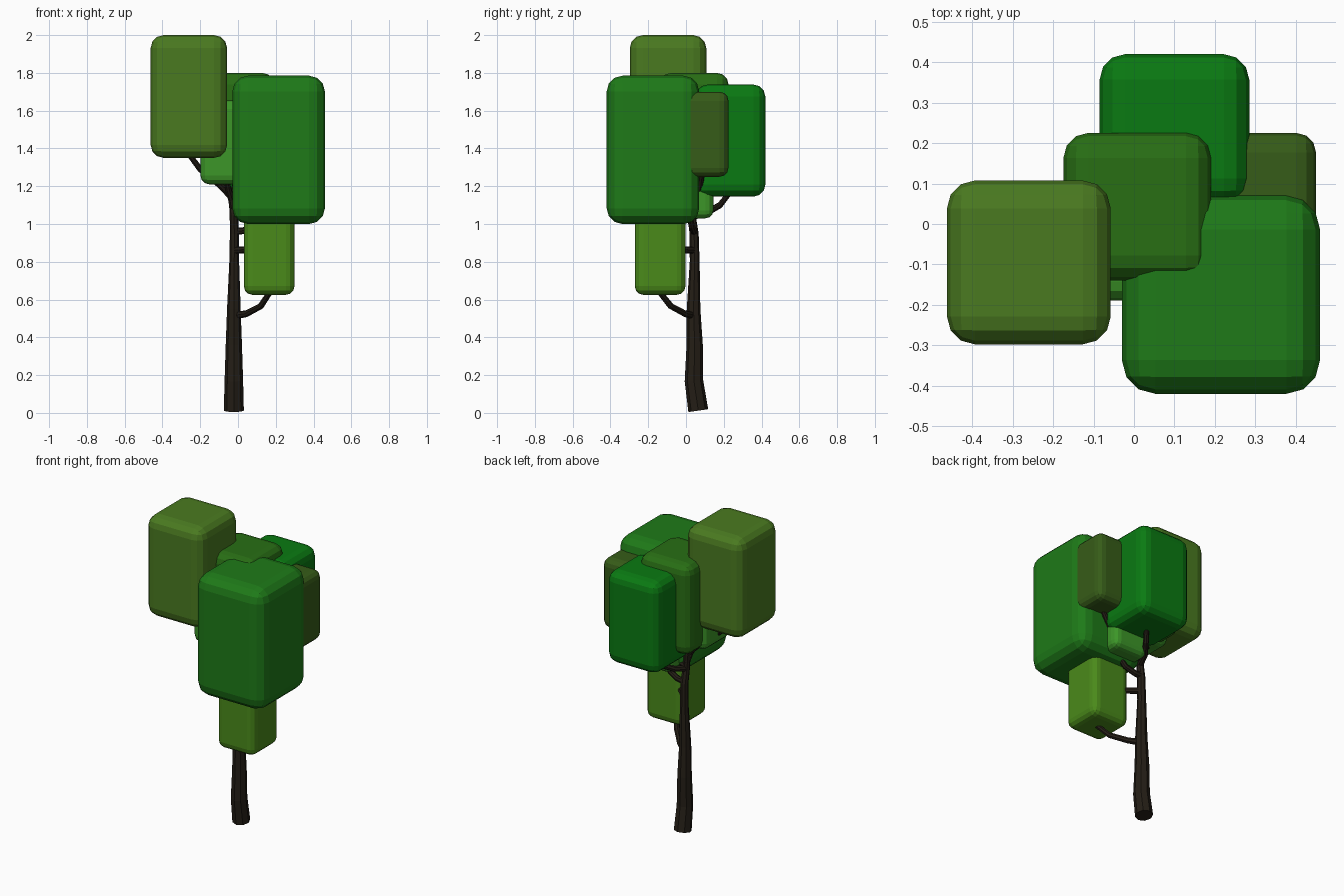
import bpy

if "Cube" in bpy.data.objects:
    bpy.data.objects.remove(bpy.data.objects["Cube"])


def material(name, hex_code):
    # display colour to linear
    rgb = [int(hex_code[i:i + 2], 16) / 255 for i in (0, 2, 4)]
    m = bpy.data.materials.new(name)
    m.diffuse_color = [((c + 0.055) / 1.055) ** 2.4 for c in rgb] + [1]
    m.use_nodes = True
    m.node_tree.nodes["Principled BSDF"].inputs["Base Color"].default_value = m.diffuse_color
    return m


def leaf_block(name, x, y, z, w, h, color):
    """Rounded square block, centred on x, y, with its underside at z."""
    bpy.ops.mesh.primitive_cube_add(size=1, location=(x, y, z + h / 2))
    ob = bpy.context.object
    ob.name = name
    ob.scale = (w, w, h)
    bpy.ops.object.transform_apply(location=False, rotation=False, scale=True)
    bev = ob.modifiers.new("round_edges", "BEVEL")
    bev.width = 0.17 * w
    bev.segments = 3
    ob.data.materials.append(material(name + "_green", color))
    return ob


def limb(name, points):
    """Eight-sided tapering tube through (x, y, z, radius) points."""
    cu = bpy.data.curves.new(name, "CURVE")
    cu.dimensions = "3D"
    cu.bevel_depth = 1
    cu.bevel_resolution = 2
    cu.use_fill_caps = True
    sp = cu.splines.new("POLY")
    sp.points.add(len(points) - 1)
    for p, (x, y, z, r) in zip(sp.points, points):
        p.co = (x, y, z, 1)
        p.radius = r
    sp.use_smooth = False
    ob = bpy.data.objects.new(name, cu)
    bpy.context.collection.objects.link(ob)
    cu.materials.append(bark)
    return ob


bark = material("bark", "241E16")

# Foliage: x, y, underside z, width, height, colour
leaf_block("foliage_top_left", -0.26, -0.095, 1.35, 0.405, 0.65, "4A7A20")
leaf_block("foliage_front_right", 0.215, -0.175, 1.0, 0.49, 0.785, "1E7A18")
leaf_block("foliage_centre", 0.008, 0.043, 1.215, 0.365, 0.585, "286E14")
leaf_block("foliage_back", 0.10, 0.235, 1.145, 0.37, 0.593, "0A7A12")
leaf_block("foliage_right", 0.31, 0.085, 1.25, 0.28, 0.45, "365C18")
leaf_block("foliage_low", 0.165, -0.137, 0.625, 0.268, 0.43, "4A8A1A")
leaf_block("foliage_inner_left", -0.06, -0.05, 1.21, 0.278, 0.445, "3C9628")
leaf_block("foliage_inner_right", 0.135, 0.02, 1.03, 0.25, 0.40, "3C9628")

# Trunk
limb("trunk", [
    (-0.022, 0.065, 0.012, 0.053), (-0.022, 0.042, 0.17, 0.049),
    (-0.022, 0.046, 0.36, 0.043), (-0.022, 0.04, 0.55, 0.036),
    (-0.02, 0.046, 0.80, 0.026), (-0.019, 0.043, 0.95, 0.024),
    (-0.022, 0.028, 1.05, 0.022), (-0.03, 0.03, 1.14, 0.02),
    (0.0, 0.04, 1.26, 0.014)])

# Branches: trunk start, two bends, and the middle of a block's underside
branches = {
    "branch_low": [(-0.02, 0.04, 0.515), (0.045, -0.005, 0.525),
                   (0.12, -0.08, 0.565), (0.17, -0.14, 0.64)],
    "branch_front": [(-0.02, 0.045, 0.86), (0.05, -0.02, 0.865),
                     (0.15, -0.11, 0.91), (0.215, -0.175, 1.02)],
    "branch_inner_right": [(-0.02, 0.043, 0.96), (0.03, 0.04, 0.965),
                           (0.09, 0.03, 0.99), (0.135, 0.02, 1.05)],
    "branch_back": [(-0.02, 0.03, 1.04), (0.01, 0.11, 1.06),
                    (0.06, 0.18, 1.10), (0.10, 0.235, 1.17)],
    "branch_right": [(-0.02, 0.03, 1.06), (0.10, 0.045, 1.10),
                     (0.24, 0.07, 1.17), (0.31, 0.085, 1.27)],
    "branch_inner_left": [(-0.025, 0.03, 1.08), (-0.035, 0.01, 1.13),
                          (-0.05, -0.02, 1.18), (-0.06, -0.05, 1.23)],
    "branch_top_left": [(-0.03, 0.03, 1.14), (-0.10, -0.01, 1.21),
                        (-0.20, -0.06, 1.29), (-0.26, -0.095, 1.37)],
}
for name, pts in branches.items():
    limb(name, [(*p, r) for p, r in zip(pts, (0.02, 0.018, 0.017, 0.015))])
